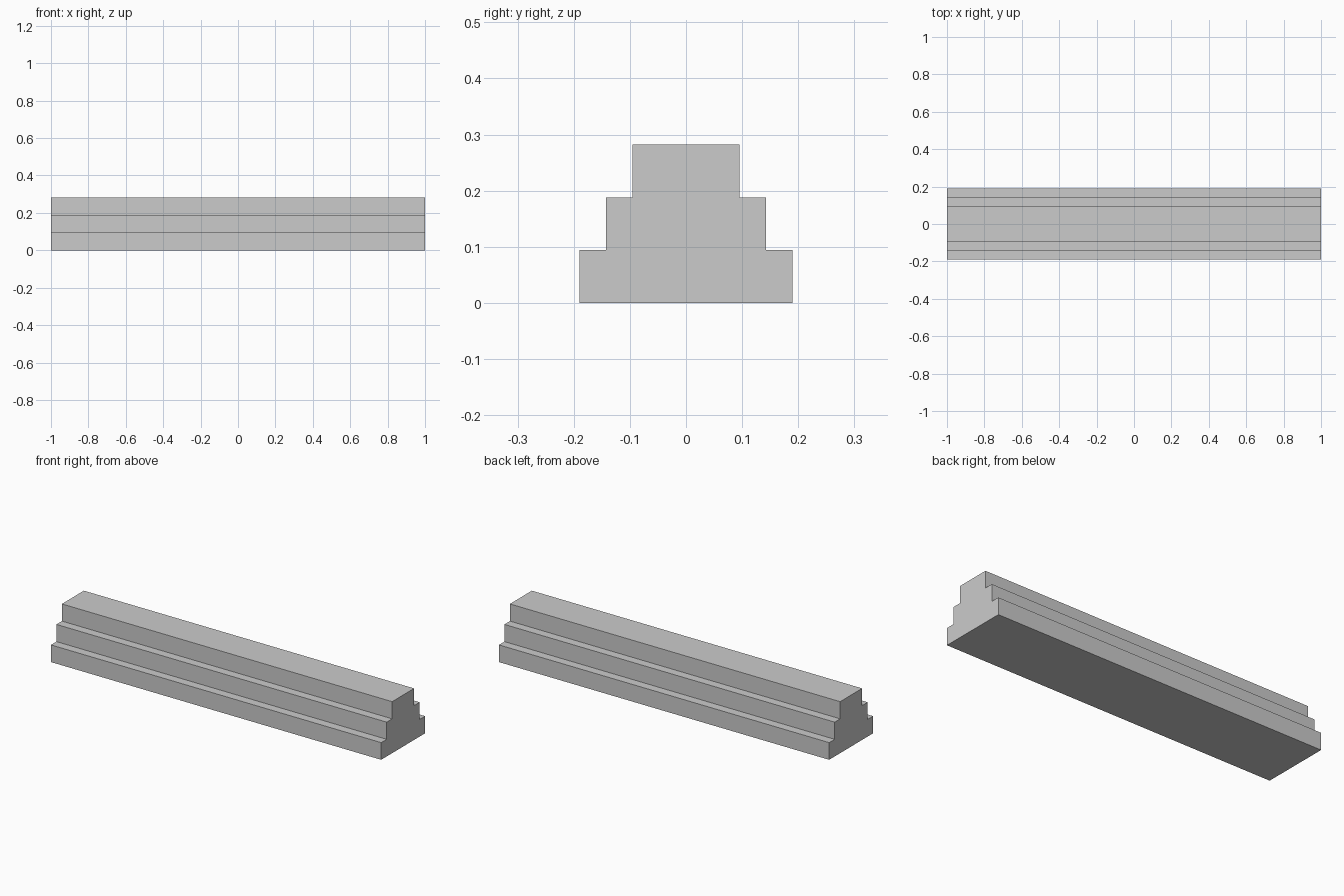
import bpy

cube = bpy.data.objects.get("Cube")
if cube:
    bpy.data.objects.remove(cube, do_unlink=True)

# Single grey material
grey = bpy.data.materials.new("plain grey")
grey.use_nodes = True
colour = (0.6, 0.6, 0.6, 1)
grey.diffuse_color = colour
grey.node_tree.nodes["Principled BSDF"].inputs["Base Color"].default_value = colour

LENGTH, WIDTH, HEIGHT = 2.0, 0.095, 0.094


def beam(name, y, z):
    bpy.ops.mesh.primitive_cube_add(size=1, location=(0, y, z))
    obj = bpy.context.object
    obj.name = name
    obj.scale = (LENGTH, WIDTH, HEIGHT)
    bpy.ops.object.transform_apply(location=False, rotation=False, scale=True)
    obj.data.materials.append(grey)


# Stacked rows of square beams, one fewer in each row going up
for row, (label, count) in enumerate((("bottom", 4), ("middle", 3), ("top", 2))):
    for i in range(count):
        beam(f"{label}_beam_{i + 1}", (i - (count - 1) / 2) * WIDTH, (row + 0.5) * HEIGHT)
